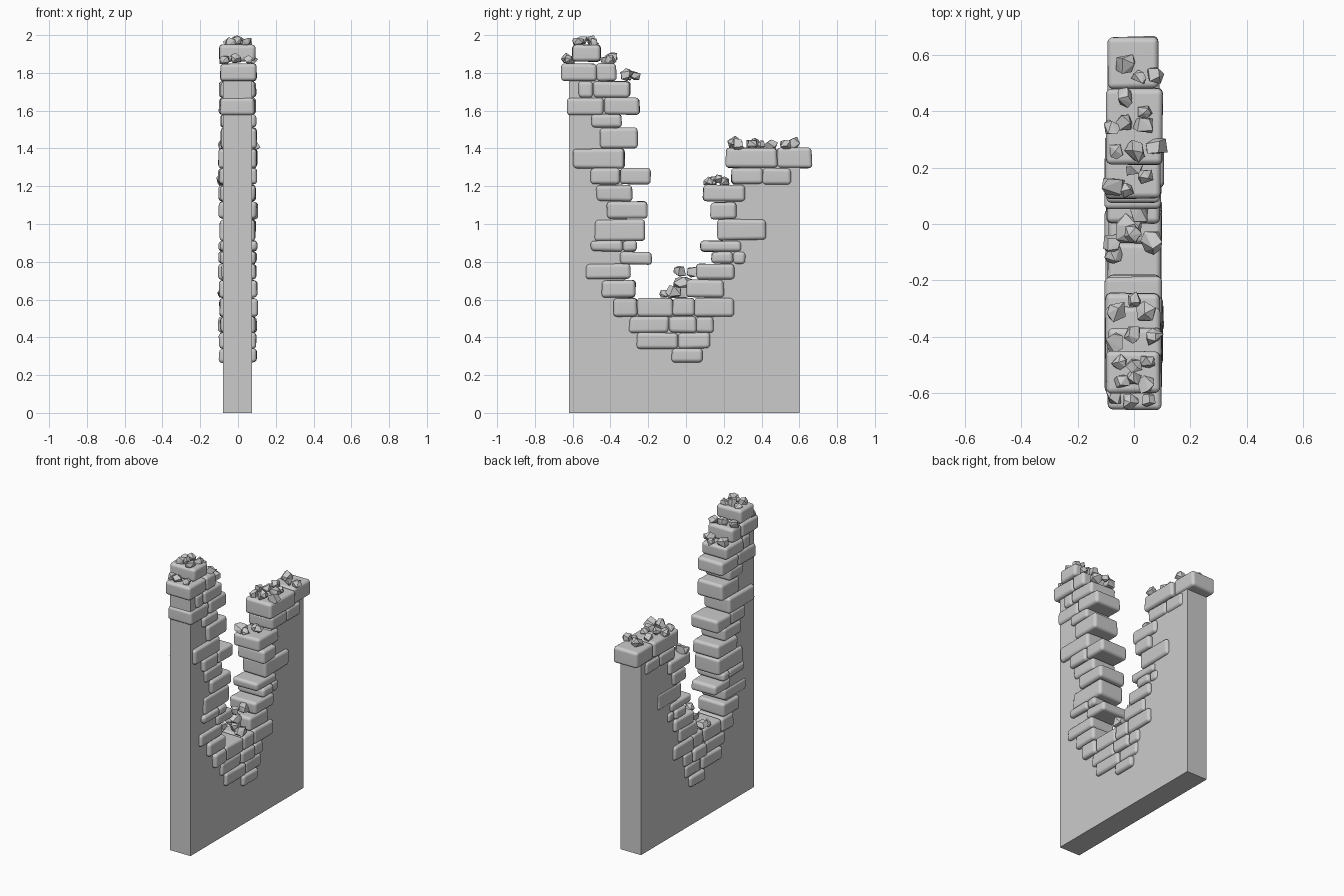
import bpy, bmesh, random
from mathutils import Vector

random.seed(7)


def finish(bm, name, smooth):
    bmesh.ops.recalc_face_normals(bm, faces=bm.faces)
    me = bpy.data.meshes.new(name)
    bm.to_mesh(me)
    bm.free()
    for p in me.polygons:
        p.use_smooth = smooth
    ob = bpy.data.objects.new(name, me)
    bpy.context.collection.objects.link(ob)
    return ob


def rnd(a):
    return random.uniform(-a, a)


# Flat wall core, its broken edge hidden inside the bricks
profile = [(-.62, 0), (.6, 0), (.6, 1.32), (.28, 1.32), (.28, 1.24), (.21, 1.17),
           (.21, .83), (.12, .7), (.08, .56), (-.29, .56), (-.32, .7), (-.31, 1.1),
           (-.37, 1.35), (-.38, 1.6), (-.44, 1.78), (-.62, 1.78)]
bm = bmesh.new()
face = bm.faces.new([bm.verts.new((-.08, y, z)) for y, z in profile])
ext = bmesh.ops.extrude_face_region(bm, geom=[face])
bmesh.ops.translate(bm, vec=(.155, 0, 0),
                    verts=[v for v in ext['geom'] if isinstance(v, bmesh.types.BMVert)])
finish(bm, "wall_core", False)


def add_brick(target, y0, y1, z0, z1):
    """Slightly irregular rounded block running through the wall."""
    bm = bmesh.new()
    bmesh.ops.create_cube(bm, size=1)
    hx, shift = .097 + rnd(.006), rnd(.004)
    for v in bm.verts:
        v.co = Vector((shift + v.co.x * 2 * hx + rnd(.003),
                       (y0 + y1) / 2 + v.co.y * (y1 - y0) + rnd(.004),
                       (z0 + z1) / 2 + v.co.z * (z1 - z0) + rnd(.003)))
    bmesh.ops.bevel(bm, geom=bm.edges[:], offset=.02, segments=4, profile=.5,
                    affect='EDGES', clamp_overlap=True)
    tmp = bpy.data.meshes.new("tmp")
    bm.to_mesh(tmp)
    bm.free()
    target.from_mesh(tmp)
    bpy.data.meshes.remove(tmp)


# Courses: (bottom z, top z, joints along y)
courses = {
    "left_bricks": [
        (1.86, 1.95, -.6, -.45), (1.755, 1.85, -.66, -.475, -.37),
        (1.67, 1.755, -.57, -.49, -.295), (1.578, 1.67, -.63, -.435, -.245),
        (1.51, 1.58, -.5, -.34), (1.4, 1.51, -.455, -.255), (1.295, 1.4, -.6, -.325),
        (1.21, 1.295, -.505, -.35, -.19), (1.12, 1.205, -.475, -.285),
        (1.03, 1.12, -.42, -.205), (.91, 1.025, -.485, -.215),
        (.855, .912, -.505, -.333, -.26), (.785, .852, -.35, -.18),
        (.71, .79, -.53, -.295), (.61, .703, -.445, -.265)],
    "bottom_bricks": [
        (.51, .608, -.385, -.257, -.07, .045, .255), (.425, .51, -.3, -.09, .055, .145),
        (.34, .425, -.26, -.04, .13), (.265, .34, -.075, .09)],
    "right_bricks": [
        (.61, .705, 0, .2), (.705, .79, .055, .255), (.79, .855, .135, .25, .315),
        (.855, .912, .075, .29), (.915, 1.025, .165, .425), (1.025, 1.115, .13, .27),
        (1.12, 1.207, .09, .315), (1.21, 1.295, .24, .405, .555),
        (1.297, 1.405, .21, .482, .667)],
}
for name, rows in courses.items():
    bm = bmesh.new()
    for z0, z1, *joints in rows:
        for y0, y1 in zip(joints, joints[1:]):
            add_brick(bm, y0, y1, z0, z1)
    ob = finish(bm, name, True)
    mod = ob.modifiers.new("even_shading", 'WEIGHTED_NORMAL')
    mod.keep_sharp = True

# Loose angular rubble: (x, y, z of centre, radius)
rubble = {
    "left_rubble": [
        (.04, -.57, 1.965, .034), (-.04, -.56, 1.96, .033), (0, -.5, 1.97, .034),
        (-.05, -.49, 1.96, .028), (.05, -.49, 1.96, .03), (0, -.55, 1.972, .03),
        (-.07, -.615, 1.87, .032), (-.015, -.63, 1.877, .032), (.05, -.625, 1.87, .03),
        (0, -.39, 1.88, .038), (.07, -.4, 1.87, .034), (-.07, -.42, 1.87, .036),
        (0, -.27, 1.785, .03), (-.065, -.31, 1.785, .042), (.045, -.315, 1.79, .042)],
    "gap_rubble": [
        (-.075, -.07, .635, .04), (-.07, -.11, .63, .034), (.065, -.065, .64, .045),
        (-.02, -.02, .69, .055), (0, -.03, .75, .036), (.02, .035, .75, .042),
        (0, -.02, .635, .045)],
    "right_rubble": [
        (-.075, .135, 1.23, .046), (-.03, .12, 1.225, .03), (0, .2, 1.225, .034),
        (.04, .17, 1.24, .03), (-.03, .57, 1.43, .04), (.075, .53, 1.42, .034),
        (.02, .52, 1.42, .03), (-.03, .45, 1.42, .035), (-.08, .34, 1.42, .036),
        (-.03, .36, 1.43, .033), (.035, .35, 1.425, .038), (.08, .27, 1.42, .042),
        (0, .26, 1.43, .042), (-.06, .26, 1.42, .034), (.04, .4, 1.42, .028)],
}
for name, stones in rubble.items():
    out = bmesh.new()
    for x, y, z, r in stones:
        pts = []
        while len(pts) < 10:
            d = Vector((rnd(1), rnd(1), rnd(1))).normalized()
            if all((d - p).length > .75 for p in pts):
                pts.append(d)
        verts = [out.verts.new(Vector((x, y, z)) + Vector((p.x, p.y, p.z * .85)) * r * random.uniform(.9, 1.15))
                 for p in pts]
        bmesh.ops.convex_hull(out, input=verts)
    finish(out, name, False)
